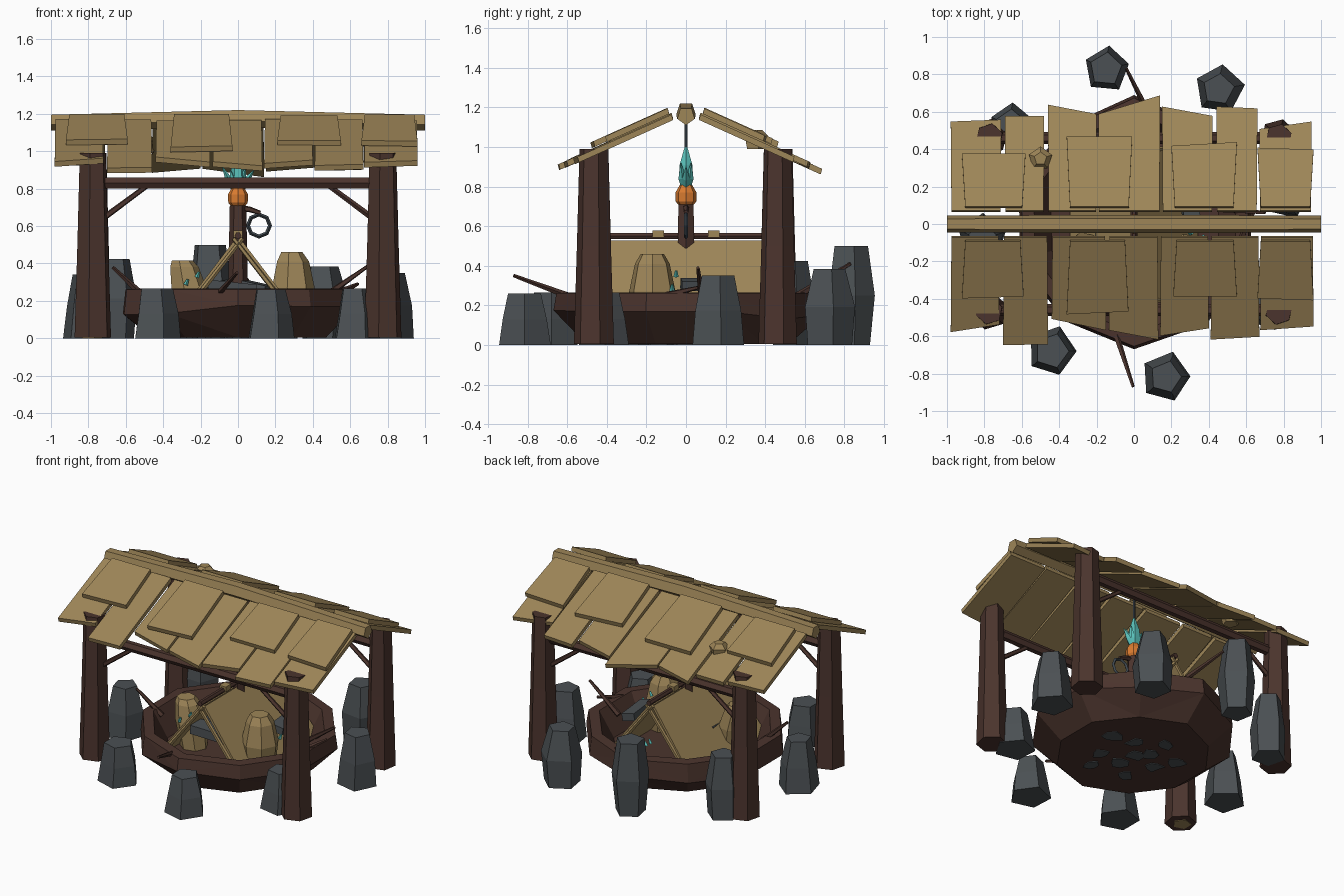
import bpy, bmesh, math, random
from mathutils import Vector

if "Cube" in bpy.data.objects:
    bpy.data.objects.remove(bpy.data.objects["Cube"])
random.seed(4)

def mat(name, col):
    m = bpy.data.materials.new(name)
    m.diffuse_color = (*col, 1)
    m.use_nodes = True
    m.node_tree.nodes["Principled BSDF"].inputs["Base Color"].default_value = m.diffuse_color
    return m

WOOD = mat("dark wood", (0.07, 0.034, 0.026))
TAN = mat("tan boards", (0.34, 0.236, 0.097))
STONE = mat("grey stone", (0.07, 0.08, 0.087))
METAL = mat("dark metal", (0.05, 0.065, 0.078))
TEAL = mat("teal flame", (0.1, 0.52, 0.48))
ORANGE = mat("orange lantern", (0.7, 0.2, 0.03))

def make(name, verts, faces, m):
    me = bpy.data.meshes.new(name)
    me.from_pydata([tuple(v) for v in verts], [], faces)
    bm = bmesh.new()
    bm.from_mesh(me)
    bmesh.ops.recalc_face_normals(bm, faces=bm.faces)
    bm.to_mesh(me)
    bm.free()
    me.materials.append(m)
    ob = bpy.data.objects.new(name, me)
    bpy.context.collection.objects.link(ob)
    return ob

def tube(name, pts, radii, sides, m, rot=0.0, jit=0.0):
    """Faceted tube through a few points with a radius at each."""
    pts = [Vector(p) for p in pts]
    d = (pts[-1] - pts[0]).normalized()
    u = Vector((1, 0, 0)) if abs(d.z) > 0.95 else Vector((0, 0, 1)).cross(d).normalized()
    v = d.cross(u)
    verts, faces = [], []
    wob = [1 + random.uniform(-jit, jit) for _ in range(sides)]
    for p, r in zip(pts, radii):
        for k in range(sides):
            a = rot + math.tau * k / sides
            verts.append(p + (u * math.cos(a) + v * math.sin(a)) * r * wob[k])
    for j in range(len(pts) - 1):
        for k in range(sides):
            n = (k + 1) % sides
            faces.append((j*sides + k, j*sides + n, (j+1)*sides + n, (j+1)*sides + k))
    faces.append(tuple(range(sides)))
    faces.append(tuple(range((len(pts)-1)*sides, len(pts)*sides)))
    return make(name, verts, faces, m)

HEX = [(0, 1, 2, 3), (4, 5, 6, 7), (0, 1, 5, 4), (1, 2, 6, 5), (2, 3, 7, 6), (3, 0, 4, 7)]

def slab(name, quad, off, m):
    """Solid board: four corners plus a thickness offset."""
    q = [Vector(p) for p in quad]
    return make(name, q + [p + Vector(off) for p in q], HEX, m)

def block(name, c, s, m, tilt=0.0, spin=0.0):
    x, y, z = (i / 2 for i in s)
    ob = slab(name, [(-x, -y, -z), (x, -y, -z), (x, y, -z), (-x, y, -z)], (0, 0, 2*z), m)
    ob.location, ob.rotation_euler = c, (0, tilt, spin)
    return ob

# Basin: faceted dish with a rim
N = 10
prof = [(0.49, 0.005), (0.65, 0.15), (0.635, 0.262), (0.565, 0.266), (0.47, 0.09)]
wob = [random.uniform(.98, 1.02) for _ in range(N)]
wob[0], wob[5] = 1.06, 1.03
verts, faces = [], []
for r, z in prof:
    for k in range(N):
        a = math.pi/2 + math.tau*k/N
        rr = r * wob[k]
        verts.append((rr*math.cos(a), rr*math.sin(a), z + (random.uniform(-.03, .03) if z == .15 else 0)))
for j in range(len(prof) - 1):
    for k in range(N):
        n = (k + 1) % N
        a, b, c, d = j*N + k, j*N + n, (j+1)*N + n, (j+1)*N + k
        faces += [(a, b, c), (a, c, d)] if k % 2 else [(a, b, d), (b, c, d)]
faces += [tuple(range(N)), tuple(range((len(prof)-1)*N, len(prof)*N))]
make("basin", verts, faces, WOOD)

# Stone patches set in the underside
for k in range(11):
    a = k * 2.4
    r = 0.095 * math.sqrt(k)
    tube("underside_stone", [(r*math.cos(a), r*math.sin(a), 0), (r*math.cos(a), r*math.sin(a), 0.008)],
         [0.055, 0.055], 7, STONE, a, 0.35)

# Standing stones: x, y, height, base, middle and top radius
for i, (x, y, h, r0, r1, r2) in enumerate([
        (-.44, -.68, .265, .137, .12, .095), (.17, -.82, .26, .137, .117, .087),
        (.63, -.42, .265, .135, .115, .085), (.81, .16, .35, .135, .12, .085),
        (.45, .72, .385, .12, .135, .085), (-.15, .83, .5, .1, .125, .09),
        (-.66, .53, .425, .11, .12, .085), (-.81, -.08, .34, .135, .118, .08)]):
    tube("standing_stone", [(x, y, 0), (x + .005, y, h*.5), (x, y, h)], [r0, r1, r2], 5, STONE, i*1.3, .04)

# Corner posts, long beams and braces
for sx in (-1, 1):
    for sy in (-1, 1):
        tube("post", [(sx*.775, sy*.465, 0.004), (sx*.775, sy*.465, .5), (sx*.775, sy*.465, .99)],
             [.1, .085, .072], 6, WOOD, 0.3, .04)
        tube("brace", [(sx*.71, sy*.46, .65), (sx*.48, sy*.46, .82)], [.017, .014], 5, WOOD)
for sy in (-1, 1):
    tube("long_beam", [(-.75, sy*.46, .83), (.75, sy*.46, .83)], [.033, .033], 6, WOOD)
tube("post_foot_plate", [(-.785, -.465, 0), (-.785, -.465, .006)], [.06, .06], 5, TAN)

# Roof boards: x0, x1, eave depth at each end; lower layer then shingles
def roof(name, side, x0, x1, e0, e1, base, top, shrink):
    base += random.uniform(-.005, .005)
    P = lambda x, y: (x, side*y, base - .45*y)
    slab(name, [P(x0+shrink, top), P(x1-shrink, top), P(x1, e1), P(x0, e0)], (0, side*.008, .028), TAN)

lower = {-1: [(-.98, -.72, .57, .53), (-.7, -.46, .64, .635), (-.44, -.15, .5, .56), (-.135, .13, .56, .61),
              (.14, .4, .59, .55), (.41, .67, .61, .595), (.675, .96, .56, .54)],
         1: [(-.98, -.71, .54, .55), (-.69, -.48, .57, .57), (-.46, -.2, .63, .58), (-.19, .14, .58, .68),
             (.15, .42, .62, .57), (.44, .66, .62, .61), (.67, .95, .5, .54)]}
upper = {-1: [(-.92, -.59, .39, .38), (-.36, -.03, .475, .46), (.21, .55, .38, .38), (.66, .96, .39, .4)],
         1: [(-.92, -.58, .37, .37), (-.36, -.01, .46, .46), (.2, .55, .41, .43), (.66, .96, .4, .39)]}
for s in (-1, 1):
    for b in lower[s]:
        roof("roof_board", s, *b, 1.17, .065, .004)
    for b in upper[s]:
        roof("roof_shingle", s, *b, 1.205, .085, .018)
tube("ridge_beam", [(-1, 0, 1.157), (0, 0, 1.178), (1, 0, 1.157)], [.047, .052, .047], 5, TAN, -math.pi/2)
tube("roof_knob", [(-.5, .35, .99), (-.5, .35, 1.055), (-.5, .35, 1.085)], [.05, .065, .035], 5, TAN, .3)

# Tent in the basin: leaning panels, ridge pole, crossed end poles
for s in (-1, 1):
    slab("tent_panel", [(s*.005, -.39, .515), (s*.005, .38, .515), (s*.33, .41, .09), (s*.33, -.41, .09)],
         (s*.012, 0, .012), TAN)
    for y in (-.41, .4):
        tube("tent_pole", [(-s*.025, y, .535), (s*.33, y, .08)], [.012, .015], 5, TAN)
    block("ridge_binding", (0, s*.14, .56), (.05, .06, .035), TAN)
tube("tent_ridge", [(0, -.42, .55), (0, .41, .55)], [.018, .018], 6, WOOD)

# Centre post, bracket and hanging ring
tube("centre_post", [(0, 0, .06), (0, 0, .71)], [.057, .044], 6, WOOD)
tube("ring_bracket", [(0, 0, .695), (.06, 0, .69), (.12, 0, .67)], [.018, .016, .012], 5, WOOD)
ring = []
R, T, n, q = .059, .011, 8, 4
for i in range(n):
    a = math.tau * i / n
    for j in range(q):
        b = math.tau * j / q
        r = R + T*math.cos(b)
        ring.append((.112 + r*math.cos(a), T*math.sin(b), .603 + r*math.sin(a)))
make("hanging_ring", ring, [(i*q + j, i*q + (j+1) % q, (i+1) % n*q + (j+1) % q, (i+1) % n*q + j)
                            for i in range(n) for j in range(q)], METAL)

# Lantern: orange bulb, teal flame leaves, hanging rod
tube("lantern_bulb", [(0, 0, .69), (0, 0, .725), (0, 0, .77), (0, 0, .81)], [.025, .052, .053, .03], 8, ORANGE)
tube("flame_core", [(0, 0, .78), (0, 0, .84), (0, 0, .91), (0, 0, 1.0)], [.025, .042, .037, .008], 6, TEAL)
for k in range(6):
    a = math.tau*k/6
    c, s = math.cos(a), math.sin(a)
    tube("flame_leaf", [(.015*c, .01*s, .785), (.045*c, .022*s, .84), (.085*c, .03*s, .9 + .02*(k % 2))],
         [.012, .02, .002], 4, TEAL)
tube("lantern_rod", [(0, 0, .56), (0, 0, 1.14)], [.009, .009], 5, METAL)

# Pots, teal sprigs and stone slabs beside the tent
tube("pot", [(.29, -.17, .09), (.29, -.17, .27), (.29, -.17, .41), (.285, -.17, .46)], [.1, .12, .09, .06], 7, TAN)
tube("pot", [(-.24, -.14, .09), (-.265, -.14, .26), (-.29, -.14, .38), (-.3, -.14, .415)], [.09, .1, .08, .06], 7, TAN)
for x, y, z in [(-.28, -.245, .3), (-.18, -.2, .3), (-.22, -.215, .34),
                (.3, -.05, .36), (.37, -.07, .29), (-.03, .43, .3), (.01, .42, .27)]:
    tube("sprig", [(x, y, z - .015), (x + .012, y, z + .015)], [.013, .006], 4, TEAL)
block("stone_slab", (.3, .1, .305), (.09, .25, .05), STONE, .2, .1)
block("stone_slab", (-.04, -.22, .27), (.26, .12, .06), STONE, .1, .15)
block("stone_slab", (-.12, -.05, .26), (.16, .12, .08), STONE, -.2, .1)
block("stone_slab", (.1, -.1, .26), (.14, .12, .07), STONE, .2, -.4)

# Branches poking out over the rim
for a, b in [((-.12, -.52, .22), (-.005, -.87, .35)), ((.1, .55, .24), (-.04, .83, .41)),
             ((-.5, -.12, .22), (-.67, -.16, .38)), ((.46, .08, .22), (.7, .06, .39)),
             ((.56, -.1, .25), (.64, .06, .29))]:
    tube("branch", [a, b], [.02, .009], 5, WOOD)
